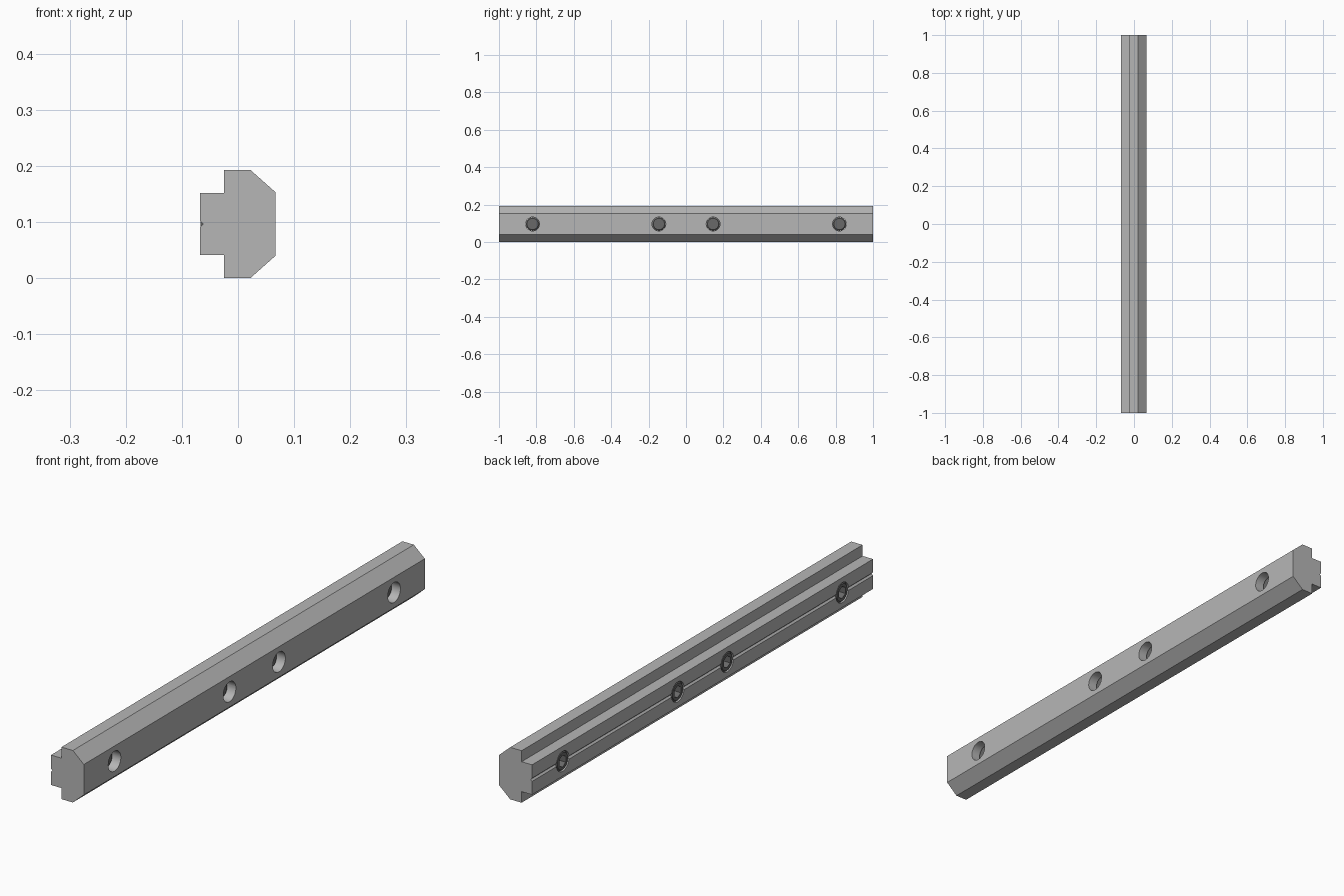
import bpy
import bmesh
from math import cos, pi, sin, radians

cube = bpy.data.objects.get("Cube")
if cube:
    bpy.data.objects.remove(cube, do_unlink=True)

MID = 0.0965          # height of the bar's centre line
HOLE_R = 0.037
HOLES = (-0.82, -0.145, 0.145, 0.82)
SIDES = 36


def material(name, value):
    mat = bpy.data.materials.new(name)
    mat.use_nodes = True
    colour = (value, value, value, 1)
    mat.diffuse_color = colour
    mat.node_tree.nodes["Principled BSDF"].inputs["Base Color"].default_value = colour
    return mat


def make_object(name, bm, mat=None):
    bmesh.ops.recalc_face_normals(bm, faces=bm.faces)
    mesh = bpy.data.meshes.new(name)
    bm.to_mesh(mesh)
    bm.free()
    obj = bpy.data.objects.new(name, mesh)
    bpy.context.collection.objects.link(obj)
    if mat:
        mesh.materials.append(mat)
    return obj


def activate(obj):
    bpy.ops.object.select_all(action="DESELECT")
    obj.select_set(True)
    bpy.context.view_layer.objects.active = obj


def ring(bm, x, y, radius, hexagon=False):
    """Loop of vertices around the x direction, round or hexagonal."""
    verts = []
    for i in range(SIDES):
        a = 2 * pi * i / SIDES
        r = radius
        if hexagon:
            r *= cos(pi / 6) / cos(a % (pi / 3) - pi / 6)
        verts.append(bm.verts.new((x, y + r * sin(a), MID + r * cos(a))))
    return verts


def loft(bm, rings):
    """Skin a row of rings and close both ends."""
    for a, b in zip(rings, rings[1:]):
        for i in range(SIDES):
            j = (i + 1) % SIDES
            bm.faces.new((a[i], a[j], b[j], b[i]))
    bm.faces.new(rings[0])
    bm.faces.new(rings[-1])


steel = material("light steel", 0.47)
dark = material("dark steel", 0.14)

# Bar: upper half of the T-nut section, mirrored below the centre line
upper = [(-0.062, 0), (-0.068, 0.006), (-0.068, 0.0555), (-0.025, 0.0555),
         (-0.025, MID), (0.022, MID), (0.067, 0.0565)]
section = upper + [(x, -z) for x, z in reversed(upper[1:])]
bm = bmesh.new()
face = bm.faces.new([bm.verts.new((x, -1, MID + z)) for x, z in section])
extruded = bmesh.ops.extrude_face_region(bm, geom=[face])["geom"]
ends = [v for v in extruded if isinstance(v, bmesh.types.BMVert)]
bmesh.ops.translate(bm, verts=ends, vec=(0, 2, 0))
bar = make_object("slot_bar", bm, steel)

# Screw holes cut right through the bar
bm = bmesh.new()
for y in HOLES:
    loft(bm, [ring(bm, -0.1, y, HOLE_R), ring(bm, 0.1, y, HOLE_R)])
cutter = make_object("hole_cutter", bm)
cutter.hide_render = True
activate(bar)
cut = bar.modifiers.new("holes", "BOOLEAN")
cut.operation = "DIFFERENCE"
cut.solver = "EXACT"
cut.object = cutter
bpy.ops.object.modifier_apply(modifier=cut.name)
bpy.data.objects.remove(cutter, do_unlink=True)
bpy.ops.object.shade_smooth_by_angle(angle=radians(25))

# Set screws: bevelled ends and a hexagonal socket on the slotted side
for number, y in enumerate(HOLES, 1):
    bm = bmesh.new()
    outer = HOLE_R - 0.0005
    loft(bm, [
        ring(bm, -0.03, y, 0.022, True),
        ring(bm, -0.067, y, 0.022, True),
        ring(bm, -0.067, y, 0.031),
        ring(bm, -0.061, y, outer),
        ring(bm, 0.03, y, outer),
        ring(bm, 0.036, y, 0.030),
    ])
    screw = make_object(f"set_screw_{number}", bm, dark)
    activate(screw)
    bpy.ops.object.shade_smooth_by_angle(angle=radians(25))
